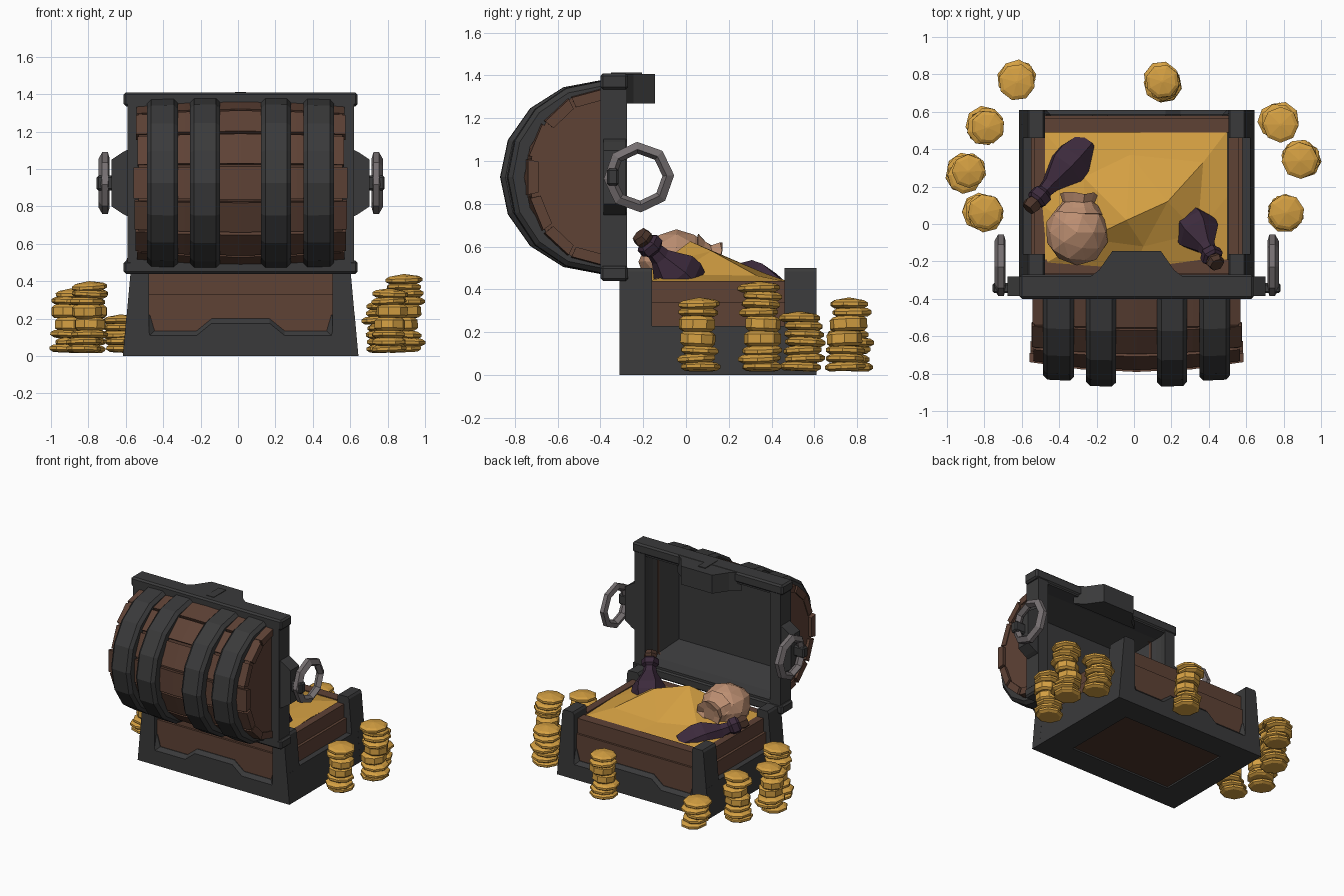
import bpy, bmesh, math, random
from mathutils import Vector, noise

if "Cube" in bpy.data.objects:
    bpy.data.objects.remove(bpy.data.objects["Cube"])

random.seed(4)
CX = 0.014  # chest centre line


def mat(name, c):
    m = bpy.data.materials.new(name)
    m.diffuse_color = (*c, 1)
    m.use_nodes = True
    m.node_tree.nodes["Principled BSDF"].inputs["Base Color"].default_value = m.diffuse_color
    return m


WOOD = mat("brown_wood", (0.112, 0.054, 0.036))
DARK = mat("dark_wood", (0.075, 0.037, 0.025))
IRON = mat("dark_iron", (0.042, 0.042, 0.043))
STEEL = mat("grey_steel", (0.18, 0.16, 0.165))
GOLD = mat("gold", (0.66, 0.35, 0.055))
CLOTH = mat("tan_cloth", (0.50, 0.27, 0.165))
GLASS = mat("purple_glass", (0.045, 0.023, 0.045))


def mesh(name, verts, faces, m):
    me = bpy.data.meshes.new(name)
    me.from_pydata([tuple(v) for v in verts], [], faces)
    bm = bmesh.new()
    bm.from_mesh(me)
    bmesh.ops.recalc_face_normals(bm, faces=bm.faces)
    bm.to_mesh(me)
    bm.free()
    me.materials.append(m)
    ob = bpy.data.objects.new(name, me)
    bpy.context.collection.objects.link(ob)
    return ob


def loft(name, loops, m, caps=(True, True)):
    """Skin a list of equally long closed loops."""
    n = len(loops[0])
    verts = [v for lp in loops for v in lp]
    faces = [(k * n + i, k * n + (i + 1) % n, (k + 1) * n + (i + 1) % n, (k + 1) * n + i)
             for k in range(len(loops) - 1) for i in range(n)]
    if caps[0]:
        faces.append(tuple(range(n)))
    if caps[1]:
        faces.append(tuple(range(len(verts) - n, len(verts))))
    return mesh(name, verts, faces, m)


def box(name, x0, x1, y0, y1, z0, z1, m, bevel=0.0):
    ob = loft(name, [[(x0, y0, z), (x1, y0, z), (x1, y1, z), (x0, y1, z)] for z in (z0, z1)], m)
    if bevel:
        b = ob.modifiers.new("bevel", 'BEVEL')
        b.width, b.segments = bevel, 1
    return ob


def lathe(name, prof, n, m, base, axis=(0, 0, 1), jitter=0.0):
    """prof: (radius, height) pairs turned round an axis from base."""
    rot = Vector((0, 0, 1)).rotation_difference(Vector(axis)).to_matrix()
    turn = random.random()
    loops = []
    for r, h in prof:
        loops.append([Vector(base) + rot @ Vector((
            r * math.cos(2 * math.pi * i / n + turn), r * math.sin(2 * math.pi * i / n + turn),
            h + random.uniform(-jitter, jitter))) for i in range(n)])
    return loft(name, loops, m)


# ---- chest base: iron footing, posts, wood walls
for side, s in (("front", -1), ("back", 1)):
    ys = lambda d0, d1: sorted((0.15 + s * d0, 0.15 + s * d1))  # distances from mid depth
    loops = []
    for d, lift in ((0.38, 0.0), (0.435, 0.0), (0.46, -0.025)):  # chamfered upper edge
        half = [(0.63, 0.0), (0.61, 0.22), (0.485 - lift, 0.22 + lift), (0.46 - lift, 0.135 + lift),
                (0.235, 0.135 + lift), (0.155, 0.20 + lift)]
        loops.append([(CX + x, 0.15 + s * d, z) for x, z in half] +
                     [(CX - x, 0.15 + s * d, z) for x, z in reversed(half)])
    loft(side + "_iron_plate", loops, IRON)
    box(side + "_wood_wall", CX - 0.55, CX + 0.55, *ys(0.34, 0.415), 0.05, 0.44, WOOD)
    box(side + "_wood_plank", CX - 0.5, CX + 0.5, *ys(0.415, 0.43), 0.08, 0.33, WOOD)
for s, side in ((-1, "left"), (1, "right")):
    xs = lambda a, b: sorted((CX + s * a, CX + s * b))
    loft(side + "_iron_plate", [[(CX + s * a, -0.305, z), (CX + s * b, -0.305, z),
                                 (CX + s * b, 0.605, z), (CX + s * a, 0.605, z)]
                                for a, b, z in ((0.54, 0.63, 0.0), (0.54, 0.608, 0.23))], IRON)
    box(side + "_wood_wall", *xs(0.49, 0.545), -0.25, 0.55, 0.05, 0.44, WOOD)
    box(side + "_wood_plank", *xs(0.545, 0.565), -0.2, 0.5, 0.2, 0.34, WOOD)
    for y0, y1 in ((-0.31, -0.16), (0.46, 0.61)):
        loft("corner_post", [[(CX + s * a, y0, z), (CX + s * b, y0, z), (CX + s * b, y1, z), (CX + s * a, y1, z)]
                             for a, b, z in ((0.49, 0.62, 0.1), (0.49, 0.585, 0.485), (0.50, 0.575, 0.5))], IRON)

# underside: iron rim with a sunken wood floor
rect = lambda w, y0, y1, z: [(CX - w, y0, z), (CX + w, y0, z), (CX + w, y1, z), (CX - w, y1, z)]
loft("iron_foot_rim", [rect(0.62, -0.30, 0.60, 0.05), rect(0.63, -0.31, 0.61, 0.0),
                       rect(0.42, -0.13, 0.43, 0.0), rect(0.42, -0.13, 0.43, 0.02)], IRON, (True, False))
box("wood_floor", CX - 0.43, CX + 0.43, -0.14, 0.44, 0.012, 0.045, DARK)

# ---- gold heap inside: low rim, a shoulder ring and two peaks
heap = [(-0.49, -0.22, .43), (0.0, -0.24, .44), (0.5, -0.22, .43), (0.5, 0.15, .44),
        (0.5, 0.5, .43), (0.05, 0.5, .43), (-0.49, 0.5, .43), (-0.49, 0.1, .44),
        (-0.25, -0.08, .52), (0.05, -0.12, .52), (0.34, -0.05, .47), (0.37, 0.33, .465),
        (-0.02, 0.37, .475), (-0.27, 0.25, .465), (0.18, 0.12, .58), (-0.04, 0.02, .625)]
faces = []
outer, inner = [0, 1, 2, 3, 4, 5, 6, 7], [8, 9, 10, 10, 11, 12, 13, 8]
for i in range(8):
    j = (i + 1) % 8
    f = [outer[i], outer[j], inner[j]] + ([inner[i]] if inner[i] != inner[j] else [])
    faces.append(tuple(f))
faces += [(8, 9, 15), (9, 10, 14), (9, 14, 15), (10, 11, 14), (11, 12, 14), (12, 15, 14), (12, 13, 15), (13, 8, 15)]
mesh("gold_heap", heap, faces, GOLD)

# ---- lid frame with recessed lining
LY, LZ = -0.39, 0.925


def frect(w, h, y):
    return [(CX - w, y, LZ - h), (CX + w, y, LZ - h), (CX + w, y, LZ + h), (CX - w, y, LZ + h)]


loft("lid_frame", [frect(0.54, 0.4, -0.40), frect(0.59, 0.47, -0.40), frect(0.60, 0.47, -0.28),
                   frect(0.53, 0.40, -0.28), frect(0.51, 0.38, -0.36), frect(0.43, 0.30, -0.55)],
     IRON, (False, True))
for name, za, zb in (("lid_top_bar", 1.335, 1.41), ("lid_hinge_bar", 0.44, 0.51)):
    box(name, CX - 0.625, CX + 0.625, -0.40, -0.27, za, zb, IRON, 0.012)
for s in (-1, 1):
    box("lid_side_bar", *sorted((CX + s * 0.52, CX + s * 0.605)), -0.40, -0.275, 0.5, 1.35, IRON)

# ---- latch with a slot plate
latch = [(-0.27, -0.30), (-0.20, -0.245), (-0.13, -0.145), (0.13, -0.145), (0.20, -0.245), (0.27, -0.30)]
loft("latch", [[(CX + x, y, z) for x, y in latch] for z in (1.27, 1.408)], IRON)
box("latch_slot", CX - 0.03, CX + 0.03, -0.35, -0.205, 1.40, 1.413, IRON)


# ---- barrel lid: planks and straps as bulging arcs
def arc(name, xs, ry, rz, thick, a0, a1, segs, bulge, m, edge=0.0):
    loops = []
    for n, x in enumerate(xs):
        k = 1 - bulge * (x / 0.57) ** 2
        e = edge if n in (0, len(xs) - 1) else 0  # lowered rim gives a chamfer
        lp = []
        for t, order in ((e, range(segs + 1)), (thick, range(segs, -1, -1))):
            for i in order:
                a = math.radians(a0 + (a1 - a0) * i / segs)
                lp.append((CX + x, LY - (ry * k - t) * math.sin(a), LZ + (rz * (0.5 + k / 2) - t) * math.cos(a)))
        loops.append(lp)
    return loft(name, loops, m)


N = 7
for i in range(N):
    w = 0.562 + random.uniform(-0.012, 0.012)
    step = 180 / N
    arc("lid_plank", [-w, -0.3, 0, 0.3, w], 0.405 + random.uniform(-0.01, 0.008), 0.435, 0.05,
        i * step + 1.2, (i + 1) * step - 1.2, 1, 0.13, WOOD)
arc("lid_inner_shell", [-0.53, -0.28, 0, 0.28, 0.53], 0.375, 0.415, 0.03, 0, 180, N, 0.12, DARK)
for s in (-1, 1):
    pts = [(LY - 0.34 * math.sin(math.pi * i / N), LZ + 0.41 * math.cos(math.pi * i / N)) for i in range(N + 1)]
    loft("lid_end_panel", [[(CX + s * x, y, z) for y, z in pts] for x in (0.49, 0.545)], WOOD)
for xa, xb, ry in ((0.335, 0.50, 0.455), (0.11, 0.27, 0.48)):
    for s in (-1, 1):
        c, h = s * (xa + xb) / 2, (xb - xa) / 2
        arc("lid_strap", [c - h, c - h + 0.022, c + h - 0.022, c + h], ry, 0.455, 0.075, 0, 180, 8, 0.04, IRON, 0.022)

# ---- carrying rings and their mounts
for s in (-1, 1):
    loft("handle_mount", [[(CX + s * x, -0.385, LZ - h), (CX + s * x, -0.28, LZ - h),
                           (CX + s * x, -0.28, LZ + h), (CX + s * x, -0.385, LZ + h)]
                          for x, h in ((0.58, 0.19), (0.63, 0.165), (0.69, 0.125))], IRON)
    box("handle_peg", *sorted((CX + s * 0.68, CX + s * 0.77)), -0.37, -0.315, 0.885, 0.965, IRON, 0.01)
    secs = []
    for i in range(8):
        a = math.radians(i * 45 + 3)
        secs.append([(CX + s * x, -0.22 + r * math.cos(a), LZ + r * math.sin(a))
                     for r, x in ((0.165, 0.71), (0.165, 0.74), (0.13, 0.76), (0.11, 0.73), (0.13, 0.70))])
    loft("handle_ring", secs + [secs[0]], STEEL, (False, False))

# ---- coin stacks
stacks = [(-0.63, 0.77, .22), (-0.79, 0.53, .36), (-0.9, 0.27, .35), (-0.81, 0.06, .40),
          (0.15, 0.76, .36), (0.77, 0.54, .27), (0.89, 0.35, .44), (0.82, 0.06, .35)]
for x, y, top in stacks:
    z, k = 0.02, 0
    while z < top - 0.02:
        tall = k in (3, 4) and top - z > 0.14
        h = 0.07 if tall else 0.038
        r = (0.088 if tall else 0.098) * random.uniform(0.92, 1.02)
        p = (x + random.uniform(-.018, .018), y + random.uniform(-.018, .018), z)
        tilt = (random.uniform(-.06, .06), random.uniform(-.06, .06), 1)
        lathe("coin", [(r * .8, 0), (r, h * .2 if tall else h * .3), (r, h * .8 if tall else h * .7),
                       (r * .8, h), (0.006, h + 0.012)], 8, GOLD, p, tilt)
        z += h
        k += 1

# ---- cloth sack: lumpy ball with a gathered neck
bm = bmesh.new()
bmesh.ops.create_icosphere(bm, subdivisions=2, radius=1)
for v in bm.verts:
    k = 1 + 0.10 * noise.noise(v.co * 2.2)
    v.co = Vector((-0.305 + 0.17 * k * v.co.x, -0.045 + 0.175 * k * v.co.y, 0.53 + 0.15 * k * v.co.z))
me = bpy.data.meshes.new("sack_body")
bm.to_mesh(me)
bm.free()
me.materials.append(CLOTH)
bpy.context.collection.objects.link(bpy.data.objects.new("sack_body", me))
lathe("sack_neck", [(0.14, 0), (0.105, 0.045), (0.085, 0.07), (0.10, 0.115), (0.05, 0.10)], 10, CLOTH,
      (-0.30, 0.05, 0.525), (0.04, 1, 0.0), 0.012)

# ---- potion bottles with corks
for base, tip, L in (((-0.25, 0.42, 0.37), (-0.575, 0.07, 0.53), 0.49), ((0.29, 0.04, 0.38), (0.445, -0.22, 0.66), 0.41)):
    d = (Vector(tip) - Vector(base)).normalized()
    lathe("bottle", [(0.09, 0), (0.12, L * .24), (0.115, L * .38), (0.05, L * .62), (0.042, L * .72),
                     (0.06, L * .76), (0.06, L * .85), (0.045, L * .88)], 6, GLASS, base, d)
    lathe("cork", [(0.036, L * .85), (0.05, L * .93), (0.04, L)], 6, DARK, base, d)
